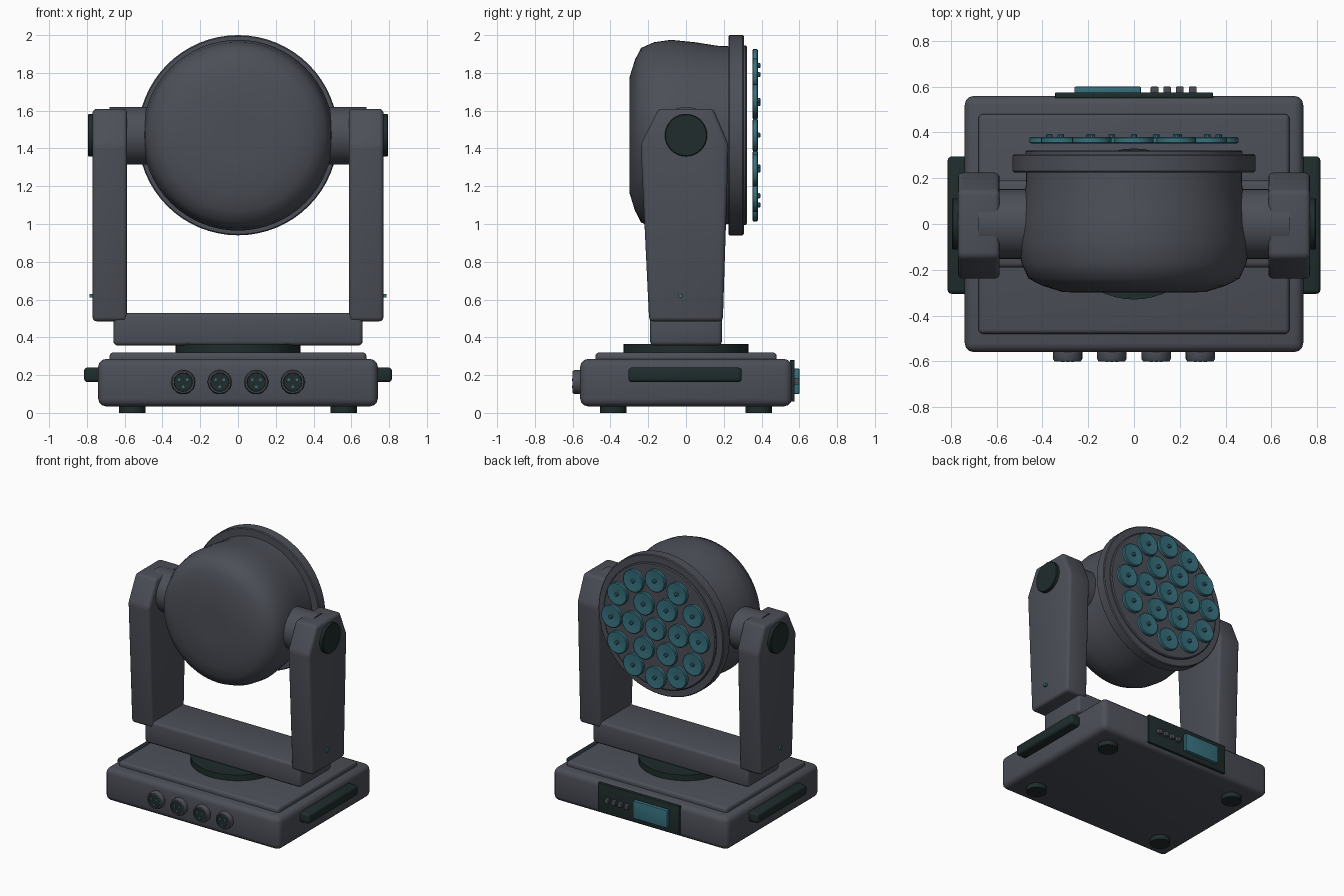
import bpy, bmesh, math
from mathutils import Vector

if "Cube" in bpy.data.objects:
    bpy.data.objects.remove(bpy.data.objects["Cube"])


def material(name, rgb):
    m = bpy.data.materials.new(name)
    m.diffuse_color = (*rgb, 1)
    m.use_nodes = True
    m.node_tree.nodes["Principled BSDF"].inputs["Base Color"].default_value = m.diffuse_color
    return m


GREY = material("charcoal_grey", (0.072, 0.078, 0.096))
DARK = material("dark_green_black", (0.014, 0.025, 0.025))
TEAL = material("teal", (0.038, 0.165, 0.21))


def finish(name, bm, mat, angle=35):
    bmesh.ops.recalc_face_normals(bm, faces=bm.faces[:])
    me = bpy.data.meshes.new(name)
    bm.to_mesh(me)
    bm.free()
    me.materials.append(mat)
    ob = bpy.data.objects.new(name, me)
    bpy.context.collection.objects.link(ob)
    bpy.ops.object.select_all(action='DESELECT')
    ob.select_set(True)
    bpy.context.view_layer.objects.active = ob
    bpy.ops.object.shade_smooth_by_angle(angle=math.radians(angle))
    return ob


def round_edges(bm, width):
    if width:
        bmesh.ops.bevel(bm, geom=bm.edges[:], offset=width, segments=3,
                        profile=0.5, affect='EDGES')


def box(name, lo, hi, mat, bevel=0.0):
    bm = bmesh.new()
    bmesh.ops.create_cube(bm, size=1)
    for v in bm.verts:
        v.co = [(a + b) / 2 + c * (b - a) for a, b, c in zip(lo, hi, v.co)]
    round_edges(bm, bevel)
    return finish(name, bm, mat)


def prism_x(name, profile, x0, x1, mat, bevel):
    """Extrude a y-z profile along x."""
    bm = bmesh.new()
    face = bm.faces.new([bm.verts.new((x0, y, z)) for y, z in profile])
    new = bmesh.ops.extrude_face_region(bm, geom=[face])["geom"]
    bmesh.ops.translate(bm, vec=(x1 - x0, 0, 0),
                        verts=[g for g in new if isinstance(g, bmesh.types.BMVert)])
    bmesh.ops.recalc_face_normals(bm, faces=bm.faces[:])
    round_edges(bm, bevel)
    return finish(name, bm, mat)


def lathe(name, profile, loc, axis, mat, n=32, angle=35):
    """Revolve (radius, height) points about an axis, closing both ends."""
    q = Vector(axis).to_track_quat('Z', 'Y')
    bm = bmesh.new()
    rings = []
    for r, h in profile:
        rings.append([bm.verts.new(Vector(loc) + q @ Vector(
            (r * math.cos(t * math.tau / n), r * math.sin(t * math.tau / n), h)))
            for t in range(n)])
    for a, b in zip(rings, rings[1:]):
        for i in range(n):
            j = (i + 1) % n
            bm.faces.new((a[i], a[j], b[j], b[i]))
    bm.faces.new(rings[0])
    bm.faces.new(rings[-1])
    return finish(name, bm, mat, angle)


def disc(name, r, depth, loc, axis, mat, n=32, c=0.0):
    """Cylinder starting at loc, with an optional chamfer on its far rim."""
    prof = [(r, 0), (r, depth - c), (r - c, depth)] if c else [(r, 0), (r, depth)]
    return lathe(name, prof, loc, axis, mat, n)


X, Y, Z = (1, 0, 0), (0, 1, 0), (0, 0, 1)

# Base housing with raised top plate and feet
box("base_housing", (-.74, -.56, .035), (.74, .56, .285), GREY, .04)
box("base_top_plate", (-.68, -.48, .25), (.68, .48, .32), GREY, .02)
for sx in (-1, 1):
    for sy in (-1, 1):
        disc("foot", .07, .05, (sx * .56, sy * .385, 0), Z, DARK)

# Front sockets with pins
for x in (-.29, -.097, .097, .29):
    lathe("socket_shell", [(.064, 0), (.064, .03), (.058, .04), (.05, .04), (.048, .025)],
          (x, -.56, .163), (0, -1, 0), GREY)
    disc("socket_core", .048, .036, (x, -.56, .163), (0, -1, 0), DARK)
    for a in (30, 150, 270):
        disc("socket_pin", .007, .008, (x + .025 * math.cos(math.radians(a)), -.595,
             .163 + .025 * math.sin(math.radians(a))), (0, -1, 0), TEAL, 8)

# Rear control panel
box("control_panel", (-.345, .55, .06), (.345, .575, .28), DARK, .004)
box("display_screen", (-.26, .57, .10), (.03, .6, .235), TEAL, .004)
for x in (.09, .145, .20, .257):
    box("panel_button", (x - .017, .57, .15), (x + .017, .6, .185), GREY, .004)

# Turntable and yoke crossbar
disc("turntable", .33, .06, (0, 0, .305), Z, DARK, 48)
box("yoke_crossbar", (-.66, -.19, .357), (.66, .19, .53), GREY, .022)

ARM = [(-.195, .485), (.195, .485), (.225, 1.42), (.145, 1.61), (-.145, 1.61), (-.24, 1.42)]
for s in (-1, 1):
    # Side handles, arms, pivots and indicator lights
    a, b = sorted((s * .72, s * .815))
    box("side_handle", (a, -.305, .163), (b, .295, .24), DARK, .018)
    a, b = sorted((s * .587, s * .77))
    prism_x("yoke_arm", ARM, a, b, GREY, .022)
    disc("pivot_barrel", .153, .3, (s * .38, 0, 1.467), (s, 0, 0), GREY, 40)
    disc("pivot_cap", .112, .04, (s * .755, 0, 1.47), (s, 0, 0), DARK, 40, .004)
    box("indicator_light", (s * .775 - .012, -.04, .61), (s * .775 + .012, -.018, .63), TEAL)

# Lamp head shell, rim and front plate
HEAD = [(.12, -.30), (.31, -.298), (.40, -.27), (.462, -.238), (.492, -.17), (.505, -.08),
        (.492, .05), (.473, .17), (.47, .25)]
C = (0, 0, 1.47)
lathe("head_shell", HEAD, C, Y, GREY, 64, 60)
lathe("head_rim", [(.48, .225), (.524, .225), (.53, .231), (.53, .3), (.524, .306), (.48, .306)],
      C, Y, GREY, 64)
lathe("front_plate", [(.475, .29), (.475, .316), (.468, .322)], C, Y, GREY, 64)

# Lens array: centre, inner ring of six, outer ring of twelve
spots = [(0, 0)]
for count, radius in ((6, .195), (12, .37)):
    spots += [(radius * math.cos(i * math.tau / count), radius * math.sin(i * math.tau / count))
              for i in range(count)]
for x, z in spots:
    lathe("lens", [(.078, .352), (.086, .356), (.086, .376), (.08, .381), (.066, .381), (.02, .374)],
          (x, 0, 1.47 + z), Y, TEAL, 24)
    disc("lens_tip", .014, .024, (x, .37, 1.47 + z), Y, TEAL, 10, .004)
